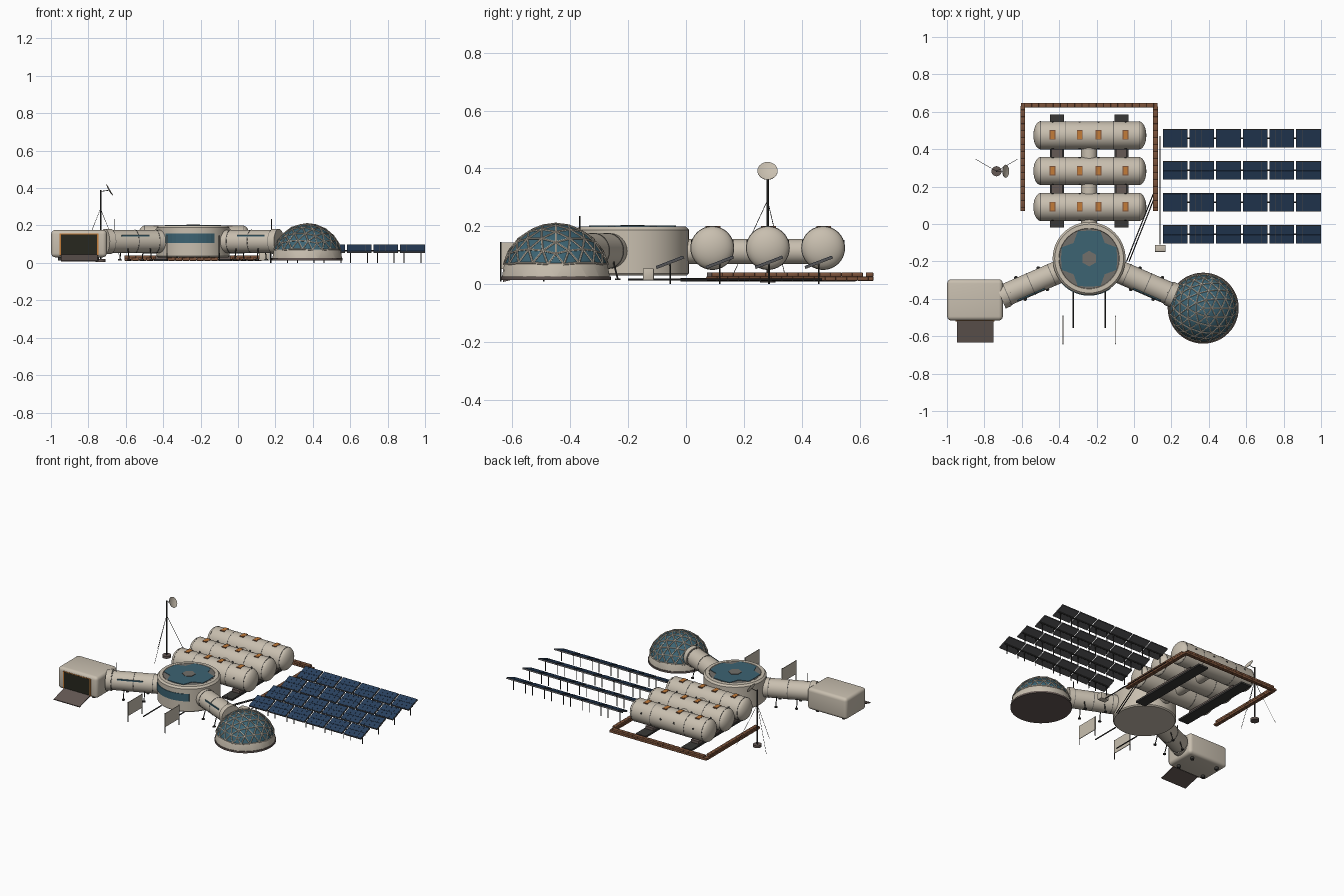
import bpy, bmesh, math
from mathutils import Vector, Matrix

if "Cube" in bpy.data.objects:
    bpy.data.objects.remove(bpy.data.objects["Cube"])


def material(name, rgb):
    m = bpy.data.materials.new(name)
    m.use_nodes = True
    m.diffuse_color = (*rgb, 1)
    m.node_tree.nodes["Principled BSDF"].inputs["Base Color"].default_value = (*rgb, 1)
    return m


CREAM = material("cream shell", (0.58, 0.52, 0.43))
GLASS = material("teal glass", (0.045, 0.125, 0.17))
BRICK = material("brown bags", (0.2, 0.085, 0.042))
ORANGE = material("orange hatch", (0.55, 0.2, 0.04))
EARTH = material("dull brown", (0.13, 0.1, 0.09))
DARK = material("dark metal", (0.04, 0.039, 0.037))
GREY = material("mid grey", (0.17, 0.16, 0.145))
FRAME = material("frame grey", (0.09, 0.09, 0.095))
BLUE = material("solar blue", (0.022, 0.052, 0.112))
BLACK = material("dark doorway", (0.02, 0.02, 0.013))


class Part:
    """Collects primitives into one object of one colour."""

    def __init__(self, name, mat):
        self.name, self.mats, self.bm = name, [mat], bmesh.new()

    def box(self, centre, size, rot=None, bevel=0.0, segs=2):
        mx = Matrix.Translation(centre) @ (rot or Matrix()) @ Matrix.Diagonal((*size, 1))
        verts = bmesh.ops.create_cube(self.bm, size=1, matrix=mx)["verts"]
        if bevel:
            edges = list({e for v in verts for e in v.link_edges})
            bmesh.ops.bevel(self.bm, geom=edges, offset=bevel, segments=segs,
                            profile=0.5, affect='EDGES')

    def rod(self, a, b, r, segs=8):
        a, b = Vector(a), Vector(b)
        mx = Matrix.Translation((a + b) / 2) @ (b - a).to_track_quat('Z', 'Y').to_matrix().to_4x4()
        bmesh.ops.create_cone(self.bm, cap_ends=True, segments=segs, radius1=r,
                              radius2=r, depth=(b - a).length, matrix=mx)

    def lathe(self, profile, matrix, segs=40):
        pts = [self.bm.verts.new(matrix @ Vector((r, 0, z))) for r, z in profile]
        edges = [self.bm.edges.new(p) for p in zip(pts, pts[1:])]
        bmesh.ops.spin(self.bm, geom=pts + edges, cent=matrix.translation,
                       axis=matrix.to_3x3() @ Vector((0, 0, 1)), angle=math.tau, steps=segs)
        bmesh.ops.remove_doubles(self.bm, verts=self.bm.verts[:], dist=1e-5)

    def done(self):
        bmesh.ops.recalc_face_normals(self.bm, faces=self.bm.faces)
        me = bpy.data.meshes.new(self.name)
        self.bm.to_mesh(me)
        self.bm.free()
        for m in self.mats:
            me.materials.append(m)
        ob = bpy.data.objects.new(self.name, me)
        bpy.context.collection.objects.link(ob)
        bpy.ops.object.select_all(action='DESELECT')
        ob.select_set(True)
        bpy.context.view_layer.objects.active = ob
        bpy.ops.object.shade_smooth_by_angle(angle=math.radians(32))


def turn(angle, axis='Z'):
    return Matrix.Rotation(angle, 4, axis)


HUB = Vector((-0.24, -0.185, 0))

# Central hub with skylight and front window band
p = Part("hub", CREAM)
p.lathe([(0, .03), (.188, .03), (.195, .037), (.195, .188), (.184, .2), (.162, .2), (.16, .195), (0, .195)],
        Matrix.Translation(HUB), 56)
p.done()
p = Part("hub_skylight_rim", GREY)
p.rod(HUB + Vector((0, 0, .19)), HUB + Vector((0, 0, .199)), 0.16, 48)
p.rod(HUB + Vector((0, 0, .2)), HUB + Vector((0, 0, .205)), 0.042, 6)
p.done()
p = Part("hub_skylight", GLASS)
star = []
for i in range(16):
    a, r = i * math.pi / 8, (0.158 if i % 2 else (0.15 if i % 4 == 0 else 0.118))
    star.append(p.bm.verts.new(HUB + Vector((r * math.cos(a), r * math.sin(a), .199))))
face = p.bm.faces.new(star)
out = bmesh.ops.extrude_face_region(p.bm, geom=[face])["geom"]
bmesh.ops.translate(p.bm, vec=(0, 0, .003), verts=[v for v in out if isinstance(v, bmesh.types.BMVert)])
p.done()
p = Part("hub_window_band", GLASS)
for i in range(12):
    a = math.radians(-135 + 7 * i)
    p.box(HUB + Vector((.195 * math.cos(a), .195 * math.sin(a), .131)), (.006, .0245, .05), turn(a))
p.done()

# Two mirrored corridors with collars, front windows, legs and whip aerials
shell, trim = Part("corridors", CREAM), Part("corridor_rings", GREY)
panes, legs = Part("corridor_windows", GLASS), Part("corridor_legs", DARK)
for s, length in ((-1, .515), (1, .5)):
    d, side = Vector((s * .917, -.399, 0)), Vector((.399, s * .917, 0))

    def at(t, off=0, z=.115):
        return HUB + d * t + side * off + Vector((0, 0, z))
    yaw = turn(math.atan2(d.y, d.x))
    shell.rod(at(.15), at(length), .061, 32)
    shell.rod(at(length - .035), at(length), .067, 32)
    for t in (.218, .34, length - .038):
        trim.rod(at(t - .002), at(t + .002), .0625, 32)
    panes.box(at(.36, -s * .052, .146), (.16, .009, .008), yaw)
    for o in (-1, 1):
        for t in (.27, .4):
            legs.rod(at(t, o * .045, .08), at(t, o * .062, .018), .003)
            legs.rod(at(t, o * .062, .014), at(t, o * .062, .02), .01, 12)
    legs.rod(at(.457, 0, .17), at(.457, 0, .235), .002)
for q in (shell, trim, panes, legs):
    q.done()

# Geodesic greenhouse dome with raised struts
DOME = Vector((.37, -.45, .022))
p = Part("dome", CREAM)
p.mats.append(GLASS)
bmesh.ops.create_icosphere(p.bm, subdivisions=3, radius=.187, matrix=Matrix.Translation(DOME))
bmesh.ops.bisect_plane(p.bm, geom=p.bm.verts[:] + p.bm.edges[:] + p.bm.faces[:], plane_co=DOME,
                       plane_no=(0, 0, 1), clear_inner=True)
glazed = [f for f in p.bm.faces if min(v.co.z for v in f.verts) > .066]
for f in glazed:
    f.material_index = 1
struts = Part("dome_struts", CREAM)
for e in {e for f in glazed for e in f.edges}:
    struts.rod(e.verts[0].co, e.verts[1].co, .0038, 6)
p.done()
struts.done()
p = Part("dome_base", EARTH)
p.rod((.37, -.45, .014), (.37, -.45, .026), .19, 48)
p.done()

# Airlock garage with framed doorway, ramp and feet
p = Part("garage", CREAM)
p.box((-.85, -.406, .103), (.298, .22, .146), bevel=.022, segs=4)
p.done()
p = Part("garage_door", BLACK)
p.box((-.85, -.515, .098), (.2, .006, .11))
p.done()
p = Part("garage_door_frame", ORANGE)
for x in (-.951, -.749):
    p.box((x, -.516, .098), (.008, .008, .118))
p.box((-.85, -.515, .155), (.21, .005, .005))
p.done()
p = Part("garage_ramp", EARTH)
p.box((-.848, -.574, .026), (.195, .122, .006), turn(.26, 'X'))
p.done()
p = Part("garage_feet", DARK)
for x in (-.95, -.755):
    for y in (-.47, -.34):
        p.rod((x, y, .014), (x, y, .035), .012, 12)
p.done()

# Three habitat tanks with rings, framed hatches and links
tank, ring = Part("tanks", CREAM), Part("tank_rings", GREY)
hatch, rim = Part("tank_hatches", ORANGE), Part("tank_hatch_rims", BRICK)
port = Part("tank_portholes", DARK)
half = [(.075 * math.sin(a), .262 + .04 * math.cos(a)) for a in [i * math.pi / 16 for i in range(9)]]
profile = half + [(r, -z) for r, z in reversed(half)]
for y in (.091, .283, .474):
    tank.lathe(profile, Matrix.Translation((-.236, y, .125)) @ turn(math.pi / 2, 'Y'))
    for x in (-.5, -.365, -.11, .028):
        ring.rod((x - .002, y, .125), (x + .002, y, .125), .0758, 40)
    for x in (-.435, -.29, -.19, -.045):
        rim.box((x, y + .002, .196), (.031, .051, .0095))
        hatch.box((x, y + .002, .1965), (.022, .042, .0095))
        for o in (-1, 1):
            port.rod((x, y + o * .06, .145), (x, y + o * .0735, .145), .007, 12)
for q in (tank, ring, rim, hatch, port):
    q.done()
p = Part("tank_links", CREAM)
p.rod((-.24, -.02, .113), (-.24, .45, .113), .043, 28)
p.done()

# Flat skids with saddles under the tanks
skid, saddle = Part("skids", DARK), Part("skid_saddles", EARTH)
for x in (-.412, -.068):
    skid.box((x, .283, .016), (.075, .605, .012))
    saddle.box((x, .283, .03), (.058, .42, .02))
skid.done()
saddle.done()

# Low wall of bags around three sides
p = Part("bag_wall", BRICK)


def bag_row(a, b, count):
    a, b = Vector(a), Vector(b)
    step = (b - a) / count
    yaw = turn(math.atan2(step.y, step.x))
    for layer in range(2):
        for i in range(count - layer):
            c = a + step * (i + .5 + layer / 2) + Vector((0, 0, .019 + .014 * layer))
            p.box(c, (step.length * 1.01, .026, .015), yaw, bevel=.003)


bag_row((-.595, .07, 0), (-.595, .63, 0), 15)
bag_row((.115, .07, 0), (.115, .63, 0), 15)
bag_row((-.605, .635, 0), (.125, .635, 0), 19)
p.done()

# Solar field: four rows of six tilted panels on posts
frame, cell, posts = Part("solar_frames", FRAME), Part("solar_cells", BLUE), Part("solar_posts", DARK)
for y in (-.055, .117, .287, .459):
    posts.rod((.155, y, .066), (.995, y, .066), .004)
    for i in range(6):
        x = .22 + .1425 * i
        tilt = turn(math.radians(21), 'X')
        mx = Matrix.Translation((x, y, .075)) @ tilt
        frame.box(mx.translation, (.132, .102, .009), tilt)
        for u in range(4):
            for v in (-1, 1):
                cell.box(mx @ Vector(((u - 1.5) * .0326, v * .0252, .0045)), (.0316, .0492, .003), tilt)
        for o in (-.045, .045):
            posts.rod((x + o, y, 0), (x + o, y, .07), .0028)
for q in (frame, cell, posts):
    q.done()

# Junction box and ground cables
p = Part("junction_box", CREAM)
p.box((.14, -.13, .034), (.058, .038, .042), bevel=.003)
p.done()
p = Part("cables", DARK)
p.rod((.14, -.11, .016), (.14, .47, .016), .003)
for o in (0, .014):
    p.rod((-.04 + o, -.2, .016), (.105 + o, .165, .016), .003)
# Entry rails in front of the hub
for x in (-.325, -.155):
    p.rod((x, -.36, .03), (x, -.555, .03), .004)
p.done()

# Standing screens with posts
screen, post = Part("screens", CREAM), Part("screen_posts", DARK)
for x in (-.38, -.1):
    screen.box((x, -.566, .098), (.004, .155, .092))
    for y in (-.492, -.64):
        post.rod((x, y, .01), (x, y, .146), .003)
screen.done()
post.done()

# Radio mast, base, guy wires and dish
p = Part("mast", DARK)
M = Vector((-.735, .282, 0))
p.rod(M + Vector((0, 0, .01)), M + Vector((0, 0, .39)), .0042, 10)
p.rod(M + Vector((0, 0, .382)), M + Vector((.042, 0, .388)), .002)
for deg in (30, 150, 270):
    a = math.radians(deg)
    p.rod(M + Vector((0, 0, .29)), M + Vector((.13 * math.cos(a), .13 * math.sin(a), .01)), .0012, 5)
p.done()
p = Part("mast_base", EARTH)
p.rod(M + Vector((0, 0, .006)), M + Vector((0, 0, .022)), .027, 20)
p.done()
p = Part("dish", CREAM)
bowl = [(r, 5 * r * r) for r in [i * .035 / 6 for i in range(7)]]
p.lathe(bowl + [(r, z + .002) for r, z in reversed(bowl)],
        Matrix.Translation((-.692, .282, .388)) @ turn(math.radians(60), 'Y'), 28)
p.done()
